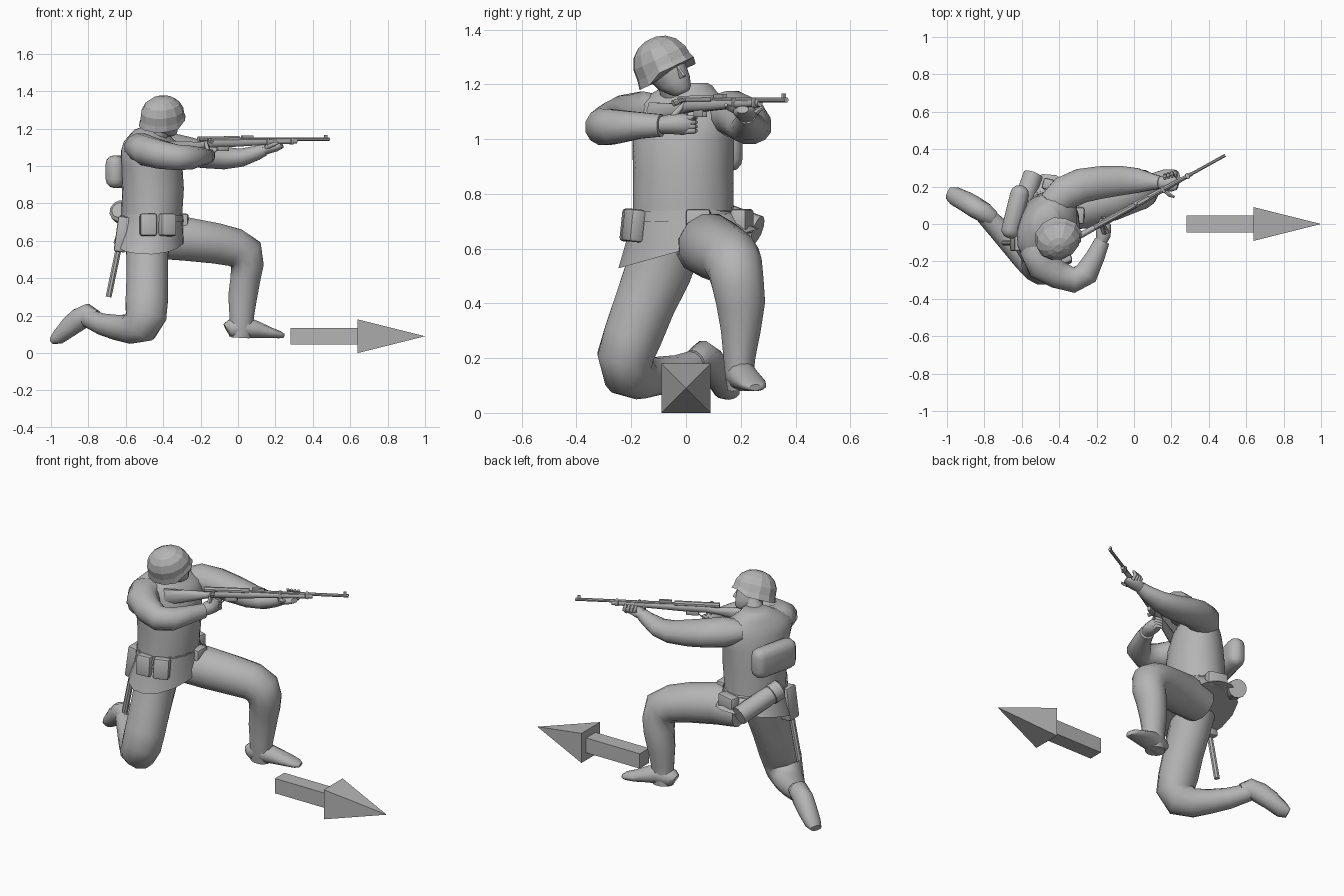
import bpy, bmesh, math
from mathutils import Vector, Matrix

grey = bpy.data.materials.new("plain_grey")
grey.diffuse_color = (0.46, 0.46, 0.46, 1)


def finish(name, bm, smooth=50):
    bmesh.ops.recalc_face_normals(bm, faces=bm.faces)
    me = bpy.data.meshes.new(name)
    bm.to_mesh(me)
    bm.free()
    me.materials.append(grey)
    if smooth:
        me.shade_smooth()
        me.set_sharp_from_angle(angle=math.radians(smooth))
    ob = bpy.data.objects.new(name, me)
    bpy.context.collection.objects.link(ob)
    return ob


def loft(name, rings, smooth=50):
    """Skin closed rings of equal point count and cap both ends."""
    bm = bmesh.new()
    vs = [[bm.verts.new(p) for p in r] for r in rings]
    n = len(vs[0])
    for a, b in zip(vs, vs[1:]):
        for i in range(n):
            bm.faces.new((a[i], a[(i + 1) % n], b[(i + 1) % n], b[i]))
    bm.faces.new(vs[0])
    bm.faces.new(vs[-1])
    return finish(name, bm, smooth)


def ring(c, u, v, n):
    return [c + u * math.cos(2 * math.pi * (i + .5) / n) + v * math.sin(2 * math.pi * (i + .5) / n)
            for i in range(n)]


def limb(name, secs, ref, n=12, smooth=60):
    """Tube through (x, y, z, radius across, radius along ref)."""
    ps = [Vector(s[:3]) for s in secs]
    rings = []
    for i, s in enumerate(secs):
        t = (ps[min(i + 1, len(ps) - 1)] - ps[max(i - 1, 0)]).normalized()
        u = t.cross(Vector(ref)).normalized()
        v = u.cross(t)
        rings.append(ring(ps[i], u * s[3], v * s[4], n))
    return loft(name, rings, smooth)


def rod(name, a, b, r, n=8):
    a, b = Vector(a), Vector(b)
    ref = (0, 0, 1) if abs((b - a).normalized().z) < .9 else (0, 1, 0)
    return limb(name, [(*a, r, r), (*b, r, r)], ref, n, 40)


def box(name, c, size, rot=(0, 0, 0), bevel=0.0, seg=2):
    bm = bmesh.new()
    bmesh.ops.create_cube(bm, size=1)
    bmesh.ops.scale(bm, vec=size, verts=bm.verts)
    if bevel:
        bmesh.ops.bevel(bm, geom=list(bm.edges), offset=bevel, segments=seg, affect='EDGES', profile=.5)
    m = Matrix.Translation(c)
    for ang, ax in zip(rot, "XYZ"):
        m = m @ Matrix.Rotation(math.radians(ang), 4, ax)
    bmesh.ops.transform(bm, matrix=m, verts=bm.verts)
    return finish(name, bm, 35)


UP, SIDE = (0, 0, 1), (0, 1, 0)


# torso: horizontal ovals (z, x, y, depth, half width, turn)
def oval(z, x, y, d, w, turn, slope=0, n=16):
    m = Matrix.Rotation(math.radians(turn), 3, 'Z')
    pts = ring(Vector((x, y, z)), m @ Vector((d, 0, 0)), m @ Vector((0, w, 0)), n)
    return [p + Vector((0, 0, slope * (p.y - y))) for p in pts]


loft("tunic", [oval(*s) for s in (
    (.68, -.46, -.01, .16, .19, -5), (.75, -.46, -.01, .162, .185, -8), (.88, -.455, -.01, .165, .185, -15),
    (1.0, -.46, -.01, .155, .195, -25), (1.08, -.465, -.01, .14, .21, -32), (1.13, -.47, -.01, .12, .19, -32),
    (1.165, -.475, -.005, .095, .135, -30), (1.195, -.475, .01, .075, .09, -25), (1.205, -.465, .01, .06, .07, -20))], 60)
# tunic skirt, lower over the kneeling leg
loft("tunic_skirt", [oval(.74, -.46, -.01, .163, .19, -5), oval(.67, -.465, 0, .175, .215, -5, .12),
                     oval(.60, -.475, .01, .19, .26, -5, .28)], 60)
loft("belt", [oval(.70, -.46, -.01, .170, .201, -5), oval(.735, -.46, -.01, .168, .196, -5)], 40)
limb("neck", [(-.46, -.02, 1.13, .065, .065), (-.42, -.045, 1.19, .055, .055),
              (-.40, -.06, 1.25, .055, .055)], SIDE)

# head and helmet share a turned and tilted frame
frame = (Matrix.Translation((-.405, -.078, 1.255)) @ Matrix.Rotation(math.radians(25), 4, 'X')
         @ Matrix.Rotation(math.radians(30), 4, 'Z'))


def head_part(name, secs, n, smooth):
    rings = []
    for z, x, d, w in secs:
        r = ring(Vector((x, 0, z)), Vector((d, 0, 0)), Vector((0, w, 0)), n)
        rings.append([frame @ p for p in r])
    return loft(name, rings, smooth)


head_part("head", [(-.108, .05, .024, .024), (-.095, .042, .045, .04), (-.06, .022, .072, .06),
                   (-.01, .008, .09, .07), (.05, .005, .092, .074)], 12, 60)
head_part("nose", [(-.055, .09, .018, .012), (-.05, .093, .02, .012), (-.01, .085, .012, .007)], 6, 60)
# helmet: flared brim, neck guard dropping behind the face
rings = []
for z, k, drop in ((-.004, 1.08, .026), (.016, 1.01, .014), (.045, .98, 0), (.085, .8, 0), (.110, .52, 0), (.122, .2, 0)):
    r = ring(Vector((0, 0, z)), Vector((.122 * k, 0, 0)), Vector((0, .104 * k, 0)), 12)
    rings.append([frame @ (p - Vector((0, 0, drop if p.x < .05 else 0))) for p in r])
loft("helmet", rings, 0)

# forward leg and boot
limb("front_leg", [(-.42, .07, .60, .10, .11), (-.28, .09, .61, .12, .12), (-.12, .13, .587, .112, .115),
                   (-.02, .165, .565, .106, .108), (.035, .18, .53, .107, .102), (.05, .19, .47, .09, .098),
                   (.04, .2, .40, .083, .092), (.025, .2, .30, .08, .075), (.02, .195, .2, .068, .06),
                   (.017, .195, .15, .066, .055), (.012, .2, .085, .062, .05)], SIDE)
limb("front_boot", [(-.058, .19, .12, .036, .04), (-.04, .192, .13, .05, .05), (.03, .2, .14, .056, .06),
                    (.1, .217, .125, .055, .046), (.17, .24, .108, .054, .03), (.222, .25, .098, .044, .02),
                    (.243, .255, .092, .025, .012)], UP)
# kneeling leg and boot
limb("kneeling_leg", [(-.48, -.06, .64, .13, .13), (-.485, -.10, .52, .115, .125), (-.485, -.15, .4, .115, .115),
                      (-.488, -.195, .28, .117, .11), (-.492, -.222, .205, .115, .105), (-.52, -.21, .15, .105, .098),
                      (-.575, -.165, .128, .08, .088), (-.64, -.105, .135, .07, .075), (-.72, -.03, .152, .06, .06),
                      (-.80, .05, .185, .05, .05)], SIDE)
limb("kneeling_boot", [(-.76, .03, .19, .04, .045), (-.80, .06, .205, .06, .055), (-.85, .09, .18, .062, .057),
                       (-.9, .12, .14, .055, .055), (-.96, .15, .085, .04, .05), (-.99, .165, .068, .022, .035)], SIDE)

# arms
limb("trigger_arm", [(-.50, -.08, 1.1, .08, .06), (-.52, -.15, 1.1, .09, .078), (-.49, -.215, 1.082, .092, .082),
                     (-.41, -.27, 1.06, .078, .078), (-.32, -.30, 1.045, .07, .07), (-.255, -.265, 1.045, .068, .065),
                     (-.205, -.17, 1.05, .052, .05), (-.17, -.09, 1.05, .042, .042)], UP)
limb("support_arm", [(-.44, .10, 1.1, .08, .06), (-.37, .165, 1.095, .095, .085), (-.28, .205, 1.08, .095, .08),
                     (-.18, .222, 1.06, .09, .074), (-.07, .232, 1.042, .082, .062), (.02, .232, 1.045, .068, .05),
                     (.1, .225, 1.07, .045, .04), (.14, .222, 1.088, .035, .035)], UP)
# hands
limb("trigger_hand", [(-.175, -.10, 1.05, .03, .03), (-.165, -.06, 1.055, .042, .036), (-.16, -.01, 1.055, .04, .04),
                      (-.165, .03, 1.055, .02, .028)], UP, 10)
limb("support_hand", [(.125, .222, 1.083, .028, .03), (.165, .22, 1.095, .045, .028), (.205, .215, 1.1, .045, .022),
                      (.235, .205, 1.108, .025, .014)], UP, 10)
for i in range(4):
    x, y = .165 + i * .019, .235 + i * .006
    limb("support_finger", [(x, y, 1.095, .011, .011), (x, y + .025, 1.115, .011, .011),
                            (x, y + .008, 1.145, .008, .008)], (1, 0, 0), 6)
    z = 1.03 + i * .016
    limb("trigger_finger", [(-.15, -.01, z, .011, .011), (-.14, .03, z, .011, .011),
                            (-.175, .035, z, .008, .008)], UP, 6)
limb("support_thumb", [(.15, .19, 1.1, .013, .013), (.19, .155, 1.115, .011, .011),
                       (.215, .145, 1.125, .007, .007)], UP, 6)
limb("trigger_thumb", [(-.16, -.05, 1.08, .013, .013), (-.17, -.015, 1.12, .011, .011),
                       (-.17, .01, 1.14, .008, .008)], (1, 0, 0), 6)


# rifle, measured back from the muzzle
def along(t, z, off=0):
    return (.487 - .875 * t - .484 * off, .367 - .484 * t + .875 * off, z)


yaw = 29
limb("rifle_stock", [(*along(t, z), w, h) for t, z, w, h in (
    (.20, 1.132, .011, .013), (.4, 1.128, .015, .017), (.6, 1.123, .019, .023), (.72, 1.122, .02, .024),
    (.79, 1.11, .016, .02), (.88, 1.1, .018, .034), (1.02, 1.088, .02, .05))], UP, 8)
rod("rifle_barrel", along(0, 1.143), along(.6, 1.143), .009)
rod("rifle_receiver", along(.55, 1.146), along(.80, 1.144), .015)
rod("bolt_handle", along(.74, 1.148), along(.75, 1.135, -.045), .007)
rod("bolt_knob", along(.75, 1.137, -.04), along(.75, 1.13, -.058), .012)
box("front_sight", along(.02, 1.155), (.018, .008, .024), (0, 0, yaw))
box("rear_sight", along(.5, 1.157), (.07, .016, .014), (0, 0, yaw))
box("front_band", along(.23, 1.134), (.02, .03, .036), (0, 0, yaw), .005)
box("middle_band", along(.38, 1.13), (.016, .036, .042), (0, 0, yaw), .005)
box("magazine", along(.65, 1.095), (.07, .022, .03), (0, 0, yaw), .004)
limb("trigger_guard", [(*along(t, z), .005, .004) for t, z in ((.68, 1.09), (.7, 1.072), (.74, 1.072), (.76, 1.1))],
     UP, 6)

# ammunition pouches on the belt
for x, y, turn in ((-.48, -.208, 4), (-.378, -.192, 22), (-.293, .045, 88)):
    box("ammunition_pouch", (x, y, .685), (.09, .055, .12), (-6, 0, turn) if turn < 45 else (0, 0, turn), .012)
box("left_pouch", (-.43, .205, .70), (.12, .06, .09), (0, 0, -15), .012)
# rear equipment
box("pack", (-.635, .065, .97), (.10, .29, .175), (0, 0, -14), .046, 3)
a, b = Vector((-.54, .262, .668)), Vector((-.635, .0, .765))
limb("canister", [(*a, .054, .054), (*a.lerp(b, .75), .054, .054), (*a.lerp(b, .76), .06, .06),
                  (*a.lerp(b, .95), .06, .06), (*b, .042, .042)], UP, 12, 40)
box("spade_cover", (-.62, -.10, .635), (.065, .09, .19), (0, 8, 0), .01)
rod("spade_handle", (-.638, -.10, .56), (-.692, -.10, .30), .017)

# direction arrow
box("arrow_shaft", (.46, 0, .09), (.36, .09, .09))
bm = bmesh.new()
base = [bm.verts.new((.64, y, z)) for y, z in ((-.09, 0), (.09, 0), (.09, .18), (-.09, .18))]
tip = bm.verts.new((1, 0, .09))
bm.faces.new(base)
for i in range(4):
    bm.faces.new((base[i], base[(i + 1) % 4], tip))
finish("arrow_head", bm, 0)
